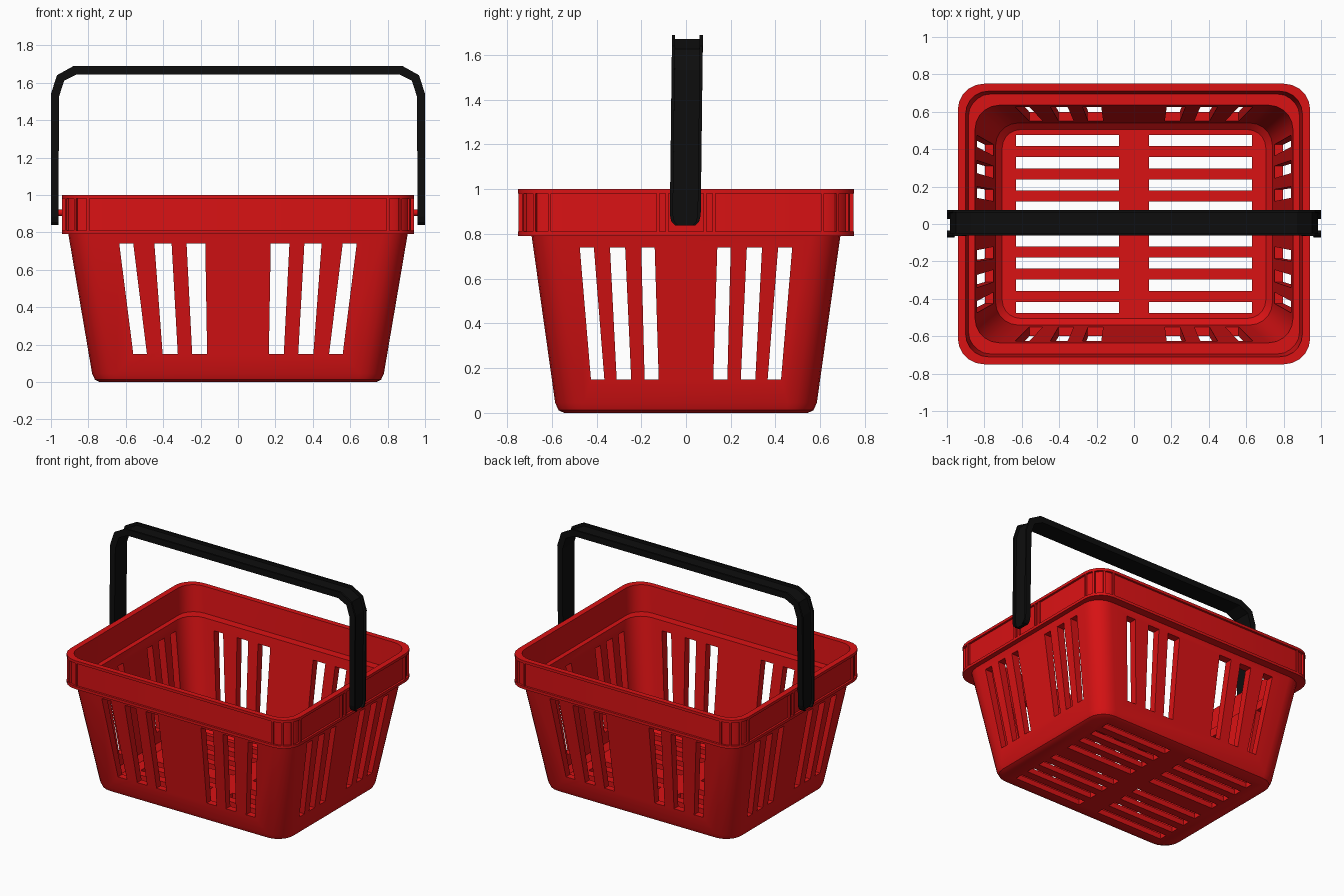
import bpy, bmesh, math
from mathutils import Matrix, Vector

old = bpy.data.objects.get("Cube")
if old:
    bpy.data.objects.remove(old, do_unlink=True)


def material(name, color):
    m = bpy.data.materials.new(name)
    m.use_nodes = True
    m.diffuse_color = color
    bsdf = next(n for n in m.node_tree.nodes if n.type == 'BSDF_PRINCIPLED')
    bsdf.inputs["Base Color"].default_value = color
    bsdf.inputs["Roughness"].default_value = 0.5
    return m


RED = material("red plastic", (0.7, 0.006, 0.007, 1))
BLACK = material("black plastic", (0.004, 0.004, 0.004, 1))


def make_object(name, bm, mat=None):
    bmesh.ops.recalc_face_normals(bm, faces=bm.faces)
    me = bpy.data.meshes.new(name)
    bm.to_mesh(me)
    bm.free()
    ob = bpy.data.objects.new(name, me)
    bpy.context.collection.objects.link(ob)
    if mat:
        me.materials.append(mat)
    return ob


def select(ob):
    bpy.ops.object.select_all(action='DESELECT')
    ob.select_set(True)
    bpy.context.view_layer.objects.active = ob


def smooth(ob, degrees=32):
    select(ob)
    bpy.ops.object.shade_smooth_by_angle(angle=math.radians(degrees))


def loft(bm, rings):
    """Bridge closed rings of points in order and cap both ends."""
    loops = [[bm.verts.new(p) for p in ring] for ring in rings]
    n = len(loops[0])
    for a, b in zip(loops, loops[1:]):
        for i in range(n):
            j = (i + 1) % n
            bm.faces.new((a[i], a[j], b[j], b[i]))
    bm.faces.new(loops[0][::-1])
    bm.faces.new(loops[-1])


def rounded_rect(hx, hy, r, z, steps=5):
    pts = []
    for k, (sx, sy) in enumerate(((1, 1), (-1, 1), (-1, -1), (1, -1))):
        for i in range(steps + 1):
            a = math.pi / 2 * (k + i / steps)
            pts.append((sx * (hx - r) + r * math.cos(a),
                        sy * (hy - r) + r * math.sin(a), z))
    return pts


# Basket shell: outside upward, over the rim, then down the inside
shell = [
    (.74, .545, .10, 0), (.765, .57, .12, .012), (.78, .585, .13, .045),
    (.907, .69, .13, .79), (.942, .75, .14, .79), (.942, .75, .14, .81),
    (.927, .735, .125, .81), (.927, .735, .125, .98), (.942, .75, .14, .98),
    (.942, .75, .14, 1.0), (.90, .71, .12, 1.0), (.885, .695, .12, .81),
    (.85, .635, .13, .81), (.74, .54, .12, .075), (.705, .505, .10, .04),
]
bm = bmesh.new()
loft(bm, [rounded_rect(*s) for s in shell])
basket = make_object("basket_body", bm, RED)

# Slot cutters for walls and floor
bm = bmesh.new()
Z0, Z1 = .15, .74


def wall_slot(bottom, top, near, far, along_x):
    def ring(d):
        pts = ((bottom[0], Z0), (bottom[1], Z0), (top[1], Z1), (top[0], Z1))
        return [(u, d, z) if along_x else (d, u, z) for u, z in pts]
    loft(bm, [ring(near), ring(far)])


front_slots = [((.165, .245), (.175, .275)), ((.322, .403), (.355, .447)),
               ((.487, .56), (.56, .635))]
side_slots = [((.122, .185), (.14, .20)), ((.245, .31), (.272, .34)),
              ((.365, .425), (.412, .475))]
for slots, near, far, along_x in ((front_slots, .45, .9, True),
                                  (side_slots, .66, 1.1, False)):
    for bottom, top in slots:
        for u in (1, -1):
            for d in (1, -1):
                wall_slot([u * v for v in bottom], [u * v for v in top],
                          d * near, d * far, along_x)

for sx in (1, -1):
    for sy in (1, -1):
        for i in range(4):
            size = Matrix.Diagonal((.55, .06, .24, 1))
            place = Matrix.Translation((sx * .355, sy * (.089 + .119 * i), 0))
            bmesh.ops.create_cube(bm, size=1, matrix=place @ size)
cutter = make_object("slot_cutter", bm)
cutter.hide_render = True

select(basket)
mod = basket.modifiers.new("slots", 'BOOLEAN')
mod.operation = 'DIFFERENCE'
mod.solver = 'EXACT'
mod.object = cutter
bpy.ops.object.modifier_apply(modifier=mod.name)
bpy.data.objects.remove(cutter, do_unlink=True)
smooth(basket)

# Thin upright ribs between the rim lips, at the corners and beside the pivots
bm = bmesh.new()


def rib(x, y, angle):
    m = (Matrix.Translation((x, y, .895)) @ Matrix.Rotation(angle, 4, 'Z')
         @ Matrix.Diagonal((.018, .014, .18, 1)))
    bmesh.ops.create_cube(bm, size=1, matrix=m)


for sx in (1, -1):
    for sy in (1, -1):
        for deg in (0, 30, 60, 90):
            a = math.radians(deg)
            rib(sx * (.802 + .129 * math.cos(a)),
                sy * (.61 + .129 * math.sin(a)), sx * sy * a)
        for y in (.085, .125):
            rib(sx * .931, sy * y, 0)
make_object("rim_ribs", bm, RED)

# Pivot pins joining rim and handle
for side, sx in (("left", 1), ("right", -1)):
    bm = bmesh.new()
    m = Matrix.Translation((sx * .935, 0, .905)) @ Matrix.Rotation(math.pi / 2, 4, 'Y')
    bmesh.ops.create_cone(bm, cap_ends=True, segments=16, radius1=.018,
                          radius2=.018, depth=.07, matrix=m)
    smooth(make_object(side + "_pivot_pin", bm, RED))

# Carrying handle: a channel section swept along an arch, open outward
# Each station: outer x, z, inner x, z, half width
half = [
    (1.0, .838, .96, .838, .045), (1.0, .855, .96, .855, .062),
    (1.0, .885, .96, .885, .069), (1.0, 1.54, .957, 1.525, .069),
    (.968, 1.64, .93, 1.61, .069), (.878, 1.69, .86, 1.645, .069),
]
stations = half + [(-a, b, -c, d, w) for a, b, c, d, w in reversed(half)]


def channel(ox, oz, ix, iz, w):
    outer, inner = Vector((ox, 0, oz)), Vector((ix, 0, iz))
    groove = outer.lerp(inner, .4)
    lip = w - .014
    lean = .012 * (oz - 1.15)
    section = ((outer, -w), (outer, -lip), (groove, -lip), (groove, lip),
               (outer, lip), (outer, w), (inner, w), (inner, -w))
    return [(p.x, y + lean, p.z) for p, y in section]


bm = bmesh.new()
loft(bm, [channel(*s) for s in stations])
make_object("carry_handle", bm, BLACK)
